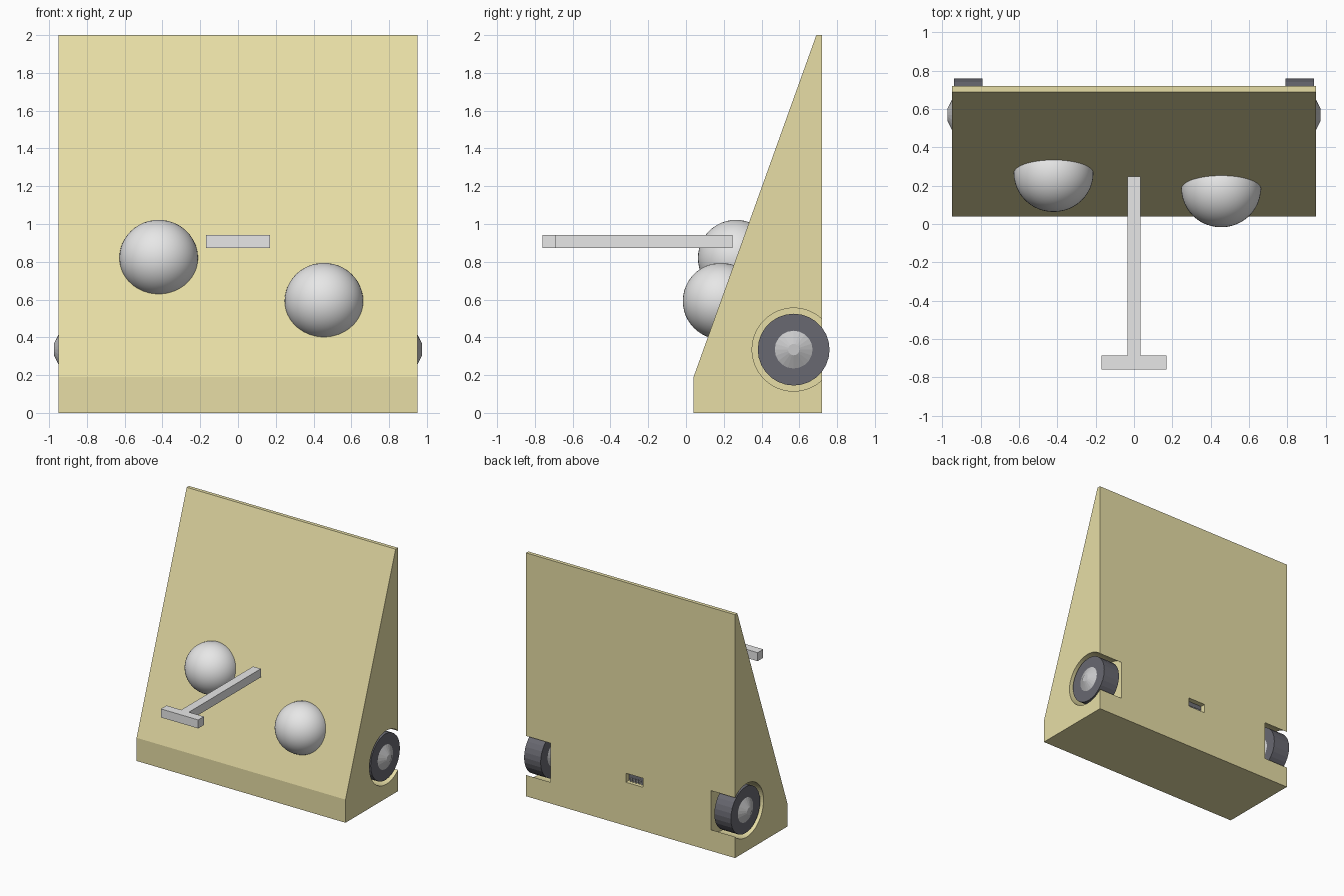
import bpy, bmesh
from math import pi
from mathutils import Matrix, Vector

cube = bpy.data.objects.get("Cube")
if cube:
    bpy.data.objects.remove(cube)


def material(name, color):
    m = bpy.data.materials.new(name)
    m.use_nodes = True
    m.diffuse_color = (*color, 1)
    m.node_tree.nodes["Principled BSDF"].inputs["Base Color"].default_value = (*color, 1)
    return m


CREAM = material("cream", (0.8, 0.73, 0.38))
LIGHT = material("light grey", (0.8, 0.8, 0.8))
TYRE = material("dark rubber", (0.14, 0.14, 0.165))
HUB = material("hub grey", (0.58, 0.58, 0.59))
PORT = material("port grey", (0.16, 0.16, 0.18))


def finish(name, bm, mat):
    bmesh.ops.recalc_face_normals(bm, faces=bm.faces[:])
    mesh = bpy.data.meshes.new(name)
    bm.to_mesh(mesh)
    bm.free()
    mesh.materials.append(mat)
    obj = bpy.data.objects.new(name, mesh)
    bpy.context.collection.objects.link(obj)
    return obj


def add_box(bm, low, high):
    low, high = Vector(low), Vector(high)
    size = Matrix.Diagonal((*(high - low), 1))
    bmesh.ops.create_cube(bm, size=1, matrix=Matrix.Translation((low + high) / 2) @ size)


def prism(name, outline, place, depth, mat):
    """Extrude a flat outline along a vector."""
    bm = bmesh.new()
    face = bm.faces.new([bm.verts.new(place(a, b)) for a, b in outline])
    ext = bmesh.ops.extrude_face_region(bm, geom=[face])["geom"]
    bmesh.ops.translate(bm, vec=depth, verts=[v for v in ext if isinstance(v, bmesh.types.BMVert)])
    return finish(name, bm, mat)


def add_cone(bm, x0, x1, r0, r1, sides):
    """Round part on the wheel axis, from x0 to x1."""
    where = Matrix.Translation(((x0 + x1) / 2, 0.57, 0.335)) @ Matrix.Rotation(pi / 2, 4, "Y")
    bmesh.ops.create_cone(bm, cap_ends=True, segments=sides, radius1=r0, radius2=r1,
                          depth=x1 - x0, matrix=where)


def cut(target, cutter):
    cutter.hide_render = True
    mod = target.modifiers.new("cut", "BOOLEAN")
    mod.operation = "DIFFERENCE"
    mod.solver = "EXACT"
    mod.object = cutter
    bpy.context.view_layer.objects.active = target
    bpy.ops.object.modifier_apply(modifier=mod.name)
    bpy.data.objects.remove(cutter)


# Wedge-shaped body
body = prism("body", [(0.04, 0), (0.72, 0), (0.72, 2), (0.69, 2), (0.04, 0.19)],
             lambda y, z: (-0.95, y, z), (1.9, 0, 0), CREAM)

# Wheel wells and rear socket
for x0, x1 in ((0.73, 1.1), (-1.1, -0.73)):
    bm = bmesh.new()
    add_cone(bm, x0, x1, 0.22, 0.22, 64)
    cut(body, finish("well_cutter", bm, CREAM))
bm = bmesh.new()
add_box(bm, (-0.115, 0.67, 0.358), (0.043, 0.8, 0.432))
cut(body, finish("socket_cutter", bm, CREAM))

# Socket plate and pins
bm = bmesh.new()
add_box(bm, (-0.115, 0.668, 0.358), (0.043, 0.677, 0.432))
finish("socket_plate", bm, PORT)
bm = bmesh.new()
for i in range(5):
    x = -0.036 + (i - 2) * 0.026
    add_box(bm, (x - 0.005, 0.675, 0.362), (x + 0.005, 0.7, 0.385))
finish("socket_pins", bm, HUB)

# Wheels with domed hubs
for side, x0, x1, tip in (("left", 0.79, 0.94, 0.975), ("right", -0.94, -0.79, -0.975)):
    bm = bmesh.new()
    add_cone(bm, x0, x1, 0.19, 0.19, 28)
    finish(side + "_tyre", bm, TYRE)
    s = 1 if tip > 0 else -1
    bm = bmesh.new()
    outer, inner = (0.1, 0.03) if s > 0 else (0.03, 0.1)
    add_cone(bm, min(tip, s * 0.94), max(tip, s * 0.94), outer, inner, 20)
    add_cone(bm, min(s * 0.76, s * 0.79), max(s * 0.76, s * 0.79), inner, outer, 20)
    finish(side + "_hub", bm, HUB)

# Domed eyes on the slope
for name, centre in (("right_eye", (-0.42, 0.265, 0.82)), ("left_eye", (0.455, 0.185, 0.592))):
    bm = bmesh.new()
    bmesh.ops.create_uvsphere(bm, u_segments=48, v_segments=24, radius=1,
                              matrix=Matrix.Translation(centre) @ Matrix.Diagonal((0.208, 0.202, 0.202, 1)))
    for f in bm.faces:
        f.smooth = True
    finish(name, bm, LIGHT)

# T-shaped nose bar
tee = [(-0.17, -0.76), (0.17, -0.76), (0.17, -0.687), (0.035, -0.687),
       (0.035, 0.247), (-0.035, 0.247), (-0.035, -0.687), (-0.17, -0.687)]
prism("nose_bar", tee, lambda x, y: (x, y, 0.872), (0, 0, 0.07), LIGHT)
